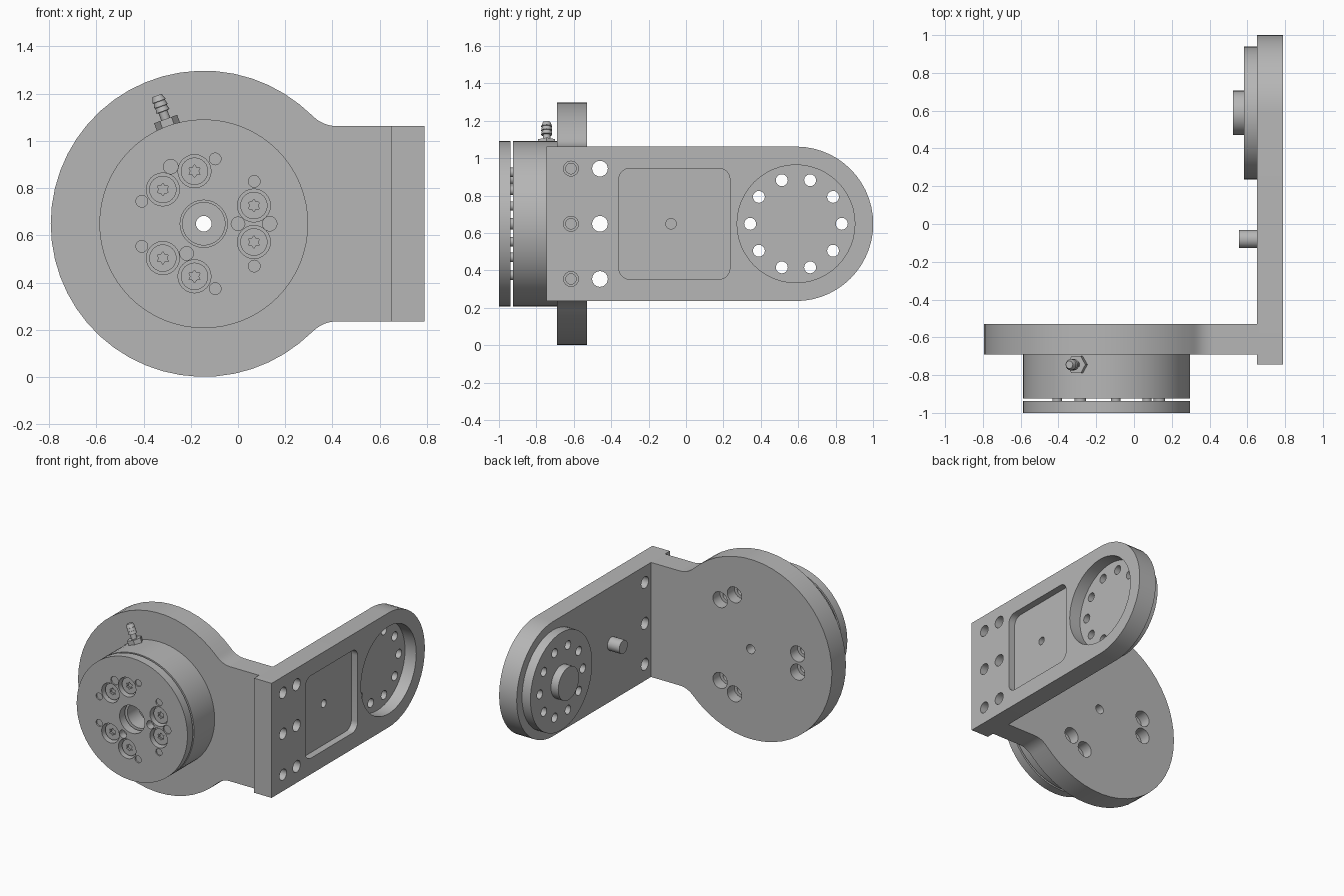
import bpy, bmesh
from math import sin, cos, pi, radians, atan2
from mathutils import Matrix, Vector

cube = bpy.data.objects.get("Cube")
if cube:
    bpy.data.objects.remove(cube)

grey = bpy.data.materials.new("machined_grey")
grey.use_nodes = True
grey.diffuse_color = (0.47, 0.47, 0.47, 1)
grey.node_tree.nodes["Principled BSDF"].inputs["Base Color"].default_value = (0.47, 0.47, 0.47, 1)

CX, CZ = -0.145, 0.649      # drum axis
EY = 0.588                  # centre of the rounded plate end
MID = 0.649


def add_object(name, bm):
    bmesh.ops.recalc_face_normals(bm, faces=bm.faces)
    mesh = bpy.data.meshes.new(name)
    bm.to_mesh(mesh)
    bm.free()
    mesh.materials.append(grey)
    ob = bpy.data.objects.new(name, mesh)
    bpy.context.collection.objects.link(ob)
    return ob


def prism(name, pts, axis, lo, hi):
    """Extrude a profile along Y (points are x, z) or X (points are y, z)."""
    place = (lambda p, d: (p[0], d, p[1])) if axis == "Y" else (lambda p, d: (d, p[0], p[1]))
    bm = bmesh.new()
    a = [bm.verts.new(place(p, lo)) for p in pts]
    b = [bm.verts.new(place(p, hi)) for p in pts]
    bm.faces.new(a)
    bm.faces.new(b)
    for i in range(len(pts)):
        j = (i + 1) % len(pts)
        bm.faces.new((a[i], a[j], b[j], b[i]))
    return add_object(name, bm)


def arc(c, r, start, end, n):
    return [(c[0] + r * cos(start + (end - start) * i / n),
             c[1] + r * sin(start + (end - start) * i / n)) for i in range(n + 1)]


def rod(name, c, r, axis, lo, hi, n=24):
    return prism(name, arc(c, r, 0, 2 * pi, n)[:-1], axis, lo, hi)


def polar(r, degrees):
    return CX + r * cos(radians(degrees)), CZ + r * sin(radians(degrees))


def cut(ob, cutters):
    """Subtract all cutters, bake the result and delete the cutters."""
    for c in cutters:
        c.hide_render = True
        mod = ob.modifiers.new("cut", "BOOLEAN")
        mod.operation, mod.solver, mod.object = "DIFFERENCE", "EXACT", c
    bpy.context.view_layer.update()
    baked = bpy.data.meshes.new_from_object(ob.evaluated_get(bpy.context.evaluated_depsgraph_get()))
    ob.modifiers.clear()
    ob.data = baked
    for c in cutters:
        bpy.data.objects.remove(c)


screw_spots = [polar(0.226, k + s) for k in (0, 120, 240) for s in (-20, 20)]
post_spots = [polar(0.279, k + s) for k in (0, 120, 240) for s in (-40, 40)]
dowel_spots = [polar(0.279, k) for k in (0, 120)]
rear_spots = [polar(0.38, k + s) for k in (60, 180, 300) for s in (-10, 10)]
row_heights = (MID - 0.295, MID, MID + 0.295)

# Round flange with filleted neck
R, HALF, FX, FR = 0.648, 0.413, 0.42, 0.145
join = atan2(HALF + FR, FX - CX)
upper = arc((FX, CZ + HALF + FR), FR, -pi / 2, join - pi, 6)
lower = [(x, 2 * CZ - z) for x, z in reversed(upper)]
outline = [(0.66, CZ + HALF)] + upper + arc((CX, CZ), R, join, 2 * pi - join, 40)[1:-1] \
    + lower + [(0.66, CZ - HALF)]
flange = prism("flange", outline, "Y", -0.69, -0.53)
cutters = [rod("bore", (CX, CZ), 0.033, "Y", -0.8, -0.4)]
for p in rear_spots:
    cutters += [rod("counterbore", p, 0.057, "Y", -0.61, -0.4),
                rod("bolt_hole", p, 0.034, "Y", -0.8, -0.4)]
cutters += [rod("tapped_hole", (-0.615, z), 0.028, "X", 0.5, 0.7) for z in row_heights]
cut(flange, cutters)

# Side plate with rounded end, pocket, round recess and holes
side = prism("side_plate", [(-0.745, MID + HALF), (-0.745, MID - HALF)]
             + arc((EY, MID), HALF, -pi / 2, pi / 2, 28), "X", 0.65, 0.79)
pocket = []
for k, (sy, sz) in enumerate(((1, 1), (-1, 1), (-1, -1), (1, -1))):
    pocket += arc((-0.062 + sy * 0.237, MID + sz * 0.237), 0.06, k * pi / 2, (k + 1) * pi / 2, 6)
cutters = [prism("pocket", pocket, "X", 0.74, 0.9),
           rod("recess", (EY, MID), 0.315, "X", 0.7, 0.9, 48),
           rod("pin_hole", (-0.08, MID), 0.028, "X", 0.68, 0.9)]
for z in row_heights:
    cutters += [rod("through_hole", (-0.46, z), 0.042, "X", 0.5, 0.9),
                rod("bolt_hole", (-0.615, z), 0.04, "X", 0.665, 0.9),
                rod("bolt_core", (-0.615, z), 0.028, "X", 0.5, 0.9)]


def ring_holes():
    return [rod("ring_hole", (EY + 0.245 * cos(k * pi / 5), MID + 0.245 * sin(k * pi / 5)),
                0.032, "X", 0.4, 0.9, 16) for k in range(10)]


cut(side, cutters + ring_holes())

# Inner boss, hub and locating pin
boss = rod("round_boss", (EY, MID), 0.352, "X", 0.583, 0.655, 48)
cut(boss, ring_holes())
hub = rod("boss_hub", (EY, MID), 0.118, "X", 0.525, 0.59, 32)
pin = rod("locating_pin", (-0.08, MID), 0.048, "X", 0.555, 0.66)

# Drum and front disc separated by a thin gap
drum = rod("drum", (CX, CZ), 0.442, "Y", -0.925, -0.685, 64)
cut(drum, [rod("drum_bore", (CX, CZ), 0.09, "Y", -1.1, -0.8, 32),
           rod("bore", (CX, CZ), 0.033, "Y", -1.1, -0.5)])
disc = rod("front_disc", (CX, CZ), 0.442, "Y", -1.0, -0.938, 64)
cutters = [rod("disc_bore", (CX, CZ), 0.1, "Y", -1.1, -0.8, 32)]
cutters += [rod("screw_bore", p, 0.07, "Y", -1.1, -0.945) for p in screw_spots]
cutters += [rod("post_hole", p, 0.025, "Y", -1.1, -0.9, 16) for p in post_spots]
cutters += [rod("dowel_hole", p, 0.031, "Y", -1.1, -0.9, 16) for p in dowel_spots]
cutters += [rod("key_hole", polar(0.145, k), 0.029, "Y", -1.1, -0.945, 16) for k in (0, 240)]
cut(disc, cutters)

# Posts and dowels bridging the gap, recessed in the disc
parts = [flange, side, boss, hub, pin, drum, disc]
parts += [rod("spacer_post", p, 0.025, "Y", -0.99, -0.92, 16) for p in post_spots]
parts += [rod("dowel", p, 0.031, "Y", -0.99, -0.92, 16) for p in dowel_spots]

# Socket head screws with star recess
for p in screw_spots:
    screw = rod("socket_screw", p, 0.058, "Y", -0.975, -0.943)
    star = []
    for i in range(12):
        r = 0.027 if i % 2 else 0.017
        star.append((p[0] + r * cos(i * pi / 6), p[1] + r * sin(i * pi / 6)))
    cut(screw, [prism("star_socket", star, "Y", -1.1, -0.957)])
    parts.append(screw)


# Hose fitting on the drum: hexagonal base and barbed nipple
def lathe(name, profile, n):
    bm = bmesh.new()
    rings = [[bm.verts.new((r * cos(2 * pi * i / n), r * sin(2 * pi * i / n), h))
              for i in range(n)] for r, h in profile]
    for a, b in zip(rings, rings[1:]):
        for i in range(n):
            j = (i + 1) % n
            bm.faces.new((a[i], a[j], b[j], b[i]))
    bm.faces.new(rings[0])
    bm.faces.new(rings[-1])
    return add_object(name, bm)


hex_base = lathe("fitting_base", [(0.052, 0.425), (0.052, 0.472)], 6)
nipple = lathe("hose_nipple", [(0.02, 0.465), (0.02, 0.505), (0.03, 0.507), (0.025, 0.528),
                               (0.03, 0.53), (0.025, 0.551), (0.03, 0.553), (0.02, 0.578)], 16)
for ob in (hex_base, nipple):
    ob.data.transform(Matrix.Translation(Vector((CX, -0.745, CZ))) @ Matrix.Rotation(radians(-20), 4, "Y"))
    parts.append(ob)

# Smooth round walls, keep edges sharp
bpy.ops.object.select_all(action="DESELECT")
for ob in parts:
    ob.select_set(True)
bpy.context.view_layer.objects.active = flange
bpy.ops.object.shade_smooth_by_angle(angle=radians(30))
